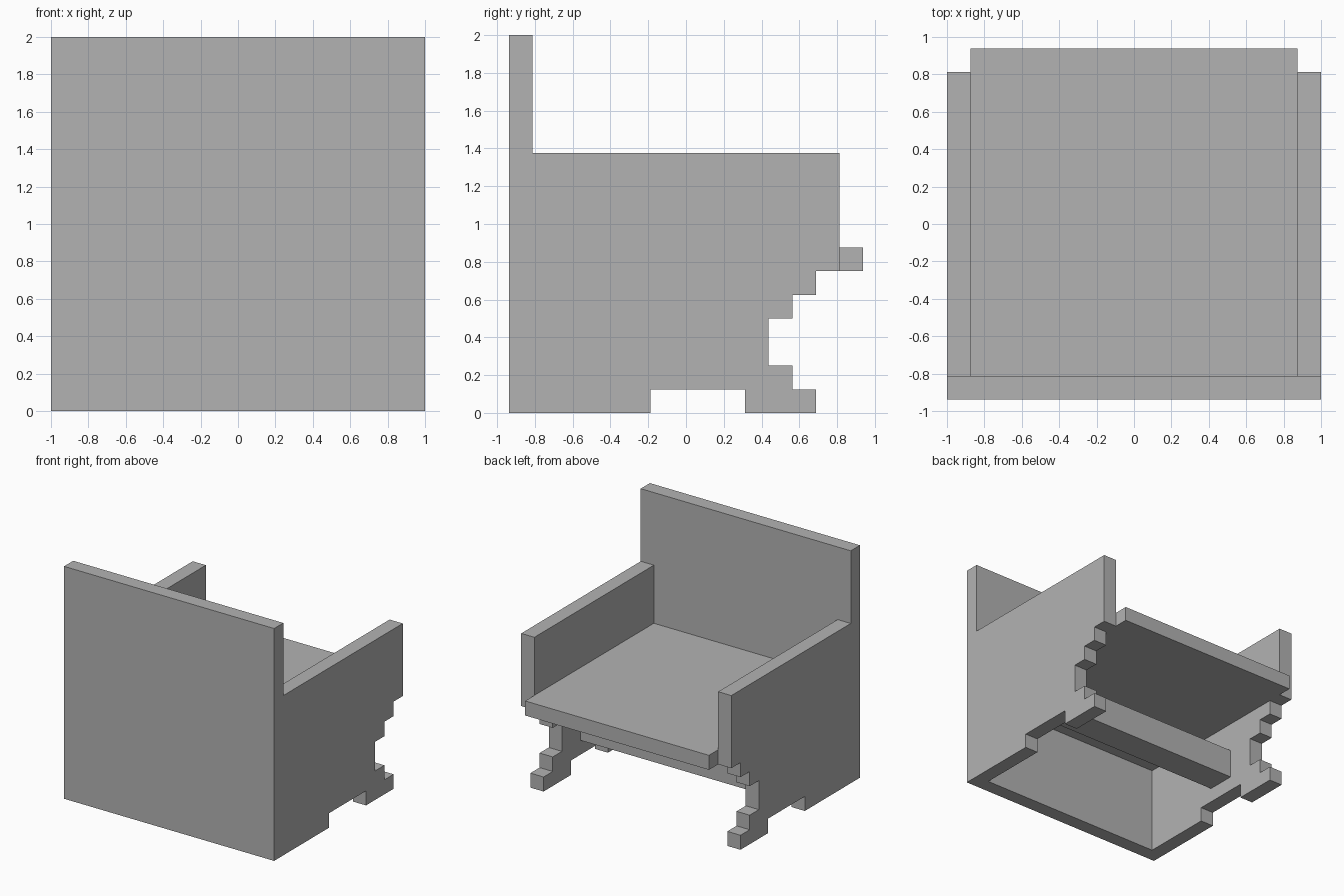
import bpy
import bmesh
from mathutils import Vector

if "Cube" in bpy.data.objects:
    bpy.data.objects.remove(bpy.data.objects["Cube"])

U = 0.125  # one block of the model's grid

grey = bpy.data.materials.new("plain grey")
grey.diffuse_color = (0.45, 0.45, 0.45, 1)
grey.use_nodes = True
grey.node_tree.nodes["Principled BSDF"].inputs["Base Color"].default_value = grey.diffuse_color


def finish(name, bm):
    bmesh.ops.recalc_face_normals(bm, faces=bm.faces)
    mesh = bpy.data.meshes.new(name)
    bm.to_mesh(mesh)
    bm.free()
    mesh.materials.append(grey)
    obj = bpy.data.objects.new(name, mesh)
    bpy.context.collection.objects.link(obj)
    return obj


def box(name, x, y, z):
    """Box from (min, max) ranges."""
    bm = bmesh.new()
    bmesh.ops.create_cube(bm, size=1)
    for v in bm.verts:
        v.co = Vector([(r[0] + r[1]) / 2 + c * (r[1] - r[0])
                       for r, c in zip((x, y, z), v.co)])
    return finish(name, bm)


def side_panel(name, x0, x1):
    """Stepped side profile (y, z in blocks) extruded across x."""
    profile = [(-6.5, 0), (-1.5, 0), (-1.5, 1), (2.5, 1), (2.5, 0), (5.5, 0),
               (5.5, 1), (4.5, 1), (4.5, 2), (3.5, 2), (3.5, 4), (4.5, 4),
               (4.5, 5), (5.5, 5), (5.5, 6), (6.5, 6), (6.5, 11), (-6.5, 11)]
    bm = bmesh.new()
    face = bm.faces.new([bm.verts.new((x0, y * U, z * U)) for y, z in profile])
    ext = bmesh.ops.extrude_face_region(bm, geom=[face])
    moved = [g for g in ext["geom"] if isinstance(g, bmesh.types.BMVert)]
    bmesh.ops.translate(bm, verts=moved, vec=(x1 - x0, 0, 0))
    return finish(name, bm)


# Tall back panel
box("back_panel", (-1, 1), (-7.5 * U, -6.5 * U), (0, 2))

# Arm and leg panels
side_panel("right_side", 7 * U, 8 * U)
side_panel("left_side", -8 * U, -7 * U)

# Seat board and the beam beneath it
box("seat", (-7 * U, 7 * U), (-6.5 * U, 7.5 * U), (6 * U, 7 * U))
box("cross_beam", (-7 * U, 7 * U), (-0.5 * U, 1.5 * U), (2 * U, 4 * U))
